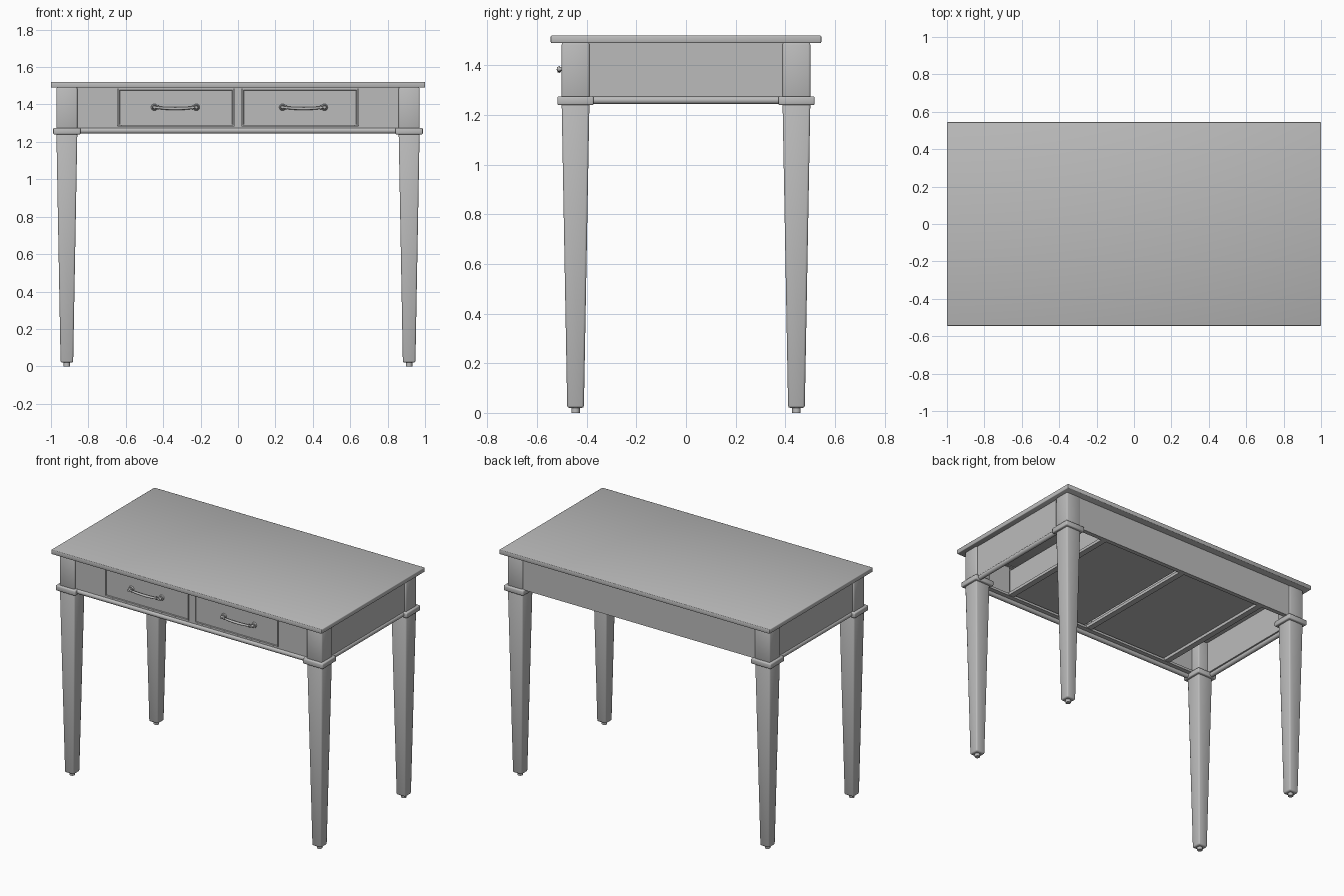
import bpy, bmesh, math
from mathutils import Vector, Matrix

if "Cube" in bpy.data.objects:
    bpy.data.objects.remove(bpy.data.objects["Cube"])

wood = bpy.data.materials.new("grey")
wood.diffuse_color = (0.5, 0.5, 0.5, 1)
wood.use_nodes = True
wood.node_tree.nodes["Principled BSDF"].inputs["Base Color"].default_value = wood.diffuse_color


def finish(bm, name, angle=50):
    bmesh.ops.recalc_face_normals(bm, faces=bm.faces)
    me = bpy.data.meshes.new(name)
    bm.to_mesh(me)
    bm.free()
    me.materials.append(wood)
    ob = bpy.data.objects.new(name, me)
    bpy.context.collection.objects.link(ob)
    me.shade_smooth()
    me.set_sharp_from_angle(angle=math.radians(angle))
    return ob


def box(name, x, y, z, bevel=0.0, segs=2, taper=1.0, recess=None):
    """Box from (min, max) ranges; taper scales the bottom, recess insets the front face."""
    bm = bmesh.new()
    bmesh.ops.create_cube(bm, size=1)
    c = Vector(((x[0] + x[1]) / 2, (y[0] + y[1]) / 2, (z[0] + z[1]) / 2))
    for v in bm.verts:
        k = taper if v.co.z < 0 else 1
        v.co = c + Vector((v.co.x * (x[1] - x[0]) * k, v.co.y * (y[1] - y[0]) * k, v.co.z * (z[1] - z[0])))
    if recess:
        bm.normal_update()
        front = [f for f in bm.faces if f.normal.y < -0.9]
        bmesh.ops.inset_region(bm, faces=front, thickness=recess[0])
        bmesh.ops.inset_region(bm, faces=front, thickness=0.003, depth=-recess[1])
    if bevel:
        bmesh.ops.bevel(bm, geom=bm.edges[:], offset=bevel, segments=segs, profile=0.5, affect='EDGES')
    return finish(bm, name, 50 if bevel else 30)


def rod(name, a, b, r, sides=16, r2=None):
    a, b = Vector(a), Vector(b)
    bm = bmesh.new()
    d = b - a
    m = Matrix.Translation((a + b) / 2) @ d.to_track_quat('Z', 'Y').to_matrix().to_4x4()
    bmesh.ops.create_cone(bm, cap_ends=True, segments=sides, radius1=r, radius2=r2 or r,
                          depth=d.length, matrix=m)
    return finish(bm, name)


# table top
box("table_top", (-1, 1), (-0.545, 0.545), (1.49, 1.52), 0.004)

# legs: post, collar, tapered shaft, foot
LX, LY = 0.915, 0.445
for sx in (-1, 1):
    for sy, side in ((-1, "front"), (1, "back")):
        x, y = sx * LX, sy * LY

        def sq(h):
            return (x - h, x + h), (y - h, y + h)
        box(side + "_leg_post", *sq(0.056), (1.26, 1.492), 0.008)
        box(side + "_leg_collar", *sq(0.073), (1.24, 1.275), 0.006)
        box(side + "_leg", *sq(0.056), (0.02, 1.25), 0.009, taper=0.6)
        rod(side + "_foot", (x, y, 0), (x, y, 0.025), 0.017, 12)

# aprons on the sides and back
for sx in (-1, 1):
    box("side_apron", sorted((sx * 0.93, sx * 0.96)), (-0.4, 0.4), (1.27, 1.492))
    rod("side_moulding", (sx * 0.953, -0.4, 1.26), (sx * 0.953, 0.4, 1.26), 0.016)
box("back_apron", (-0.87, 0.87), (0.465, 0.495), (1.27, 1.492))

# front frame around the drawers
rod("front_moulding", (-0.87, -0.484, 1.26), (0.87, -0.484, 1.26), 0.016)
box("front_lower_rail", (-0.87, 0.87), (-0.488, -0.44), (1.268, 1.284))
box("front_upper_rail", (-0.87, 0.87), (-0.488, -0.44), (1.484, 1.492))
for sx in (-1, 1):
    box("front_panel", sorted((sx * 0.643, sx * 0.87)), (-0.488, -0.455), (1.27, 1.492))
box("drawer_divider", (-0.02, 0.02), (-0.488, -0.44), (1.27, 1.492))

# runners under the drawers
for x in (-0.64, 0, 0.64):
    box("drawer_runner", (x - 0.02, x + 0.02), (-0.45, 0.47), (1.27, 1.29))

# drawers with beaded fronts and bow handles
for sx in (-1, 1):
    box("drawer_front", sorted((sx * 0.025, sx * 0.639)), (-0.493, -0.465), (1.287, 1.482),
        recess=(0.007, 0.006))
    box("drawer_box", sorted((sx * 0.03, sx * 0.63)), (-0.467, 0.44), (1.291, 1.47))
    cx, cz = sx * 0.335 + (0.0 if sx < 0 else 0.015), 1.385
    for e in (-1, 1):
        hx = cx + e * 0.112
        rod("handle_rosette", (hx, -0.486, cz), (hx, -0.493, cz), 0.019, 16, 0.014)
        rod("handle_post", (hx, -0.488, cz), (hx, -0.514, cz), 0.007, 12)
        rod("handle_knob", (hx, -0.508, cz), (hx, -0.52, cz), 0.012, 16, 0.008)
        rod("handle_collar", (cx + e * 0.088, -0.511, cz - 0.002), (cx + e * 0.094, -0.511, cz - 0.001), 0.010, 12)
    cu = bpy.data.curves.new("handle_bow", 'CURVE')
    cu.dimensions = '3D'
    cu.bevel_depth = 0.0075
    cu.bevel_resolution = 2
    cu.use_fill_caps = True
    sp = cu.splines.new('POLY')
    n = 12
    sp.points.add(n)
    for i, p in enumerate(sp.points):
        t = 2 * i / n - 1
        p.co = (cx + t * 0.112, -0.511, cz - 0.007 * (1 - t * t), 1)
        p.radius = 0.75 + 0.35 * (1 - t * t)
    sp.use_smooth = True
    cu.materials.append(wood)
    bpy.context.collection.objects.link(bpy.data.objects.new("handle_bow", cu))
